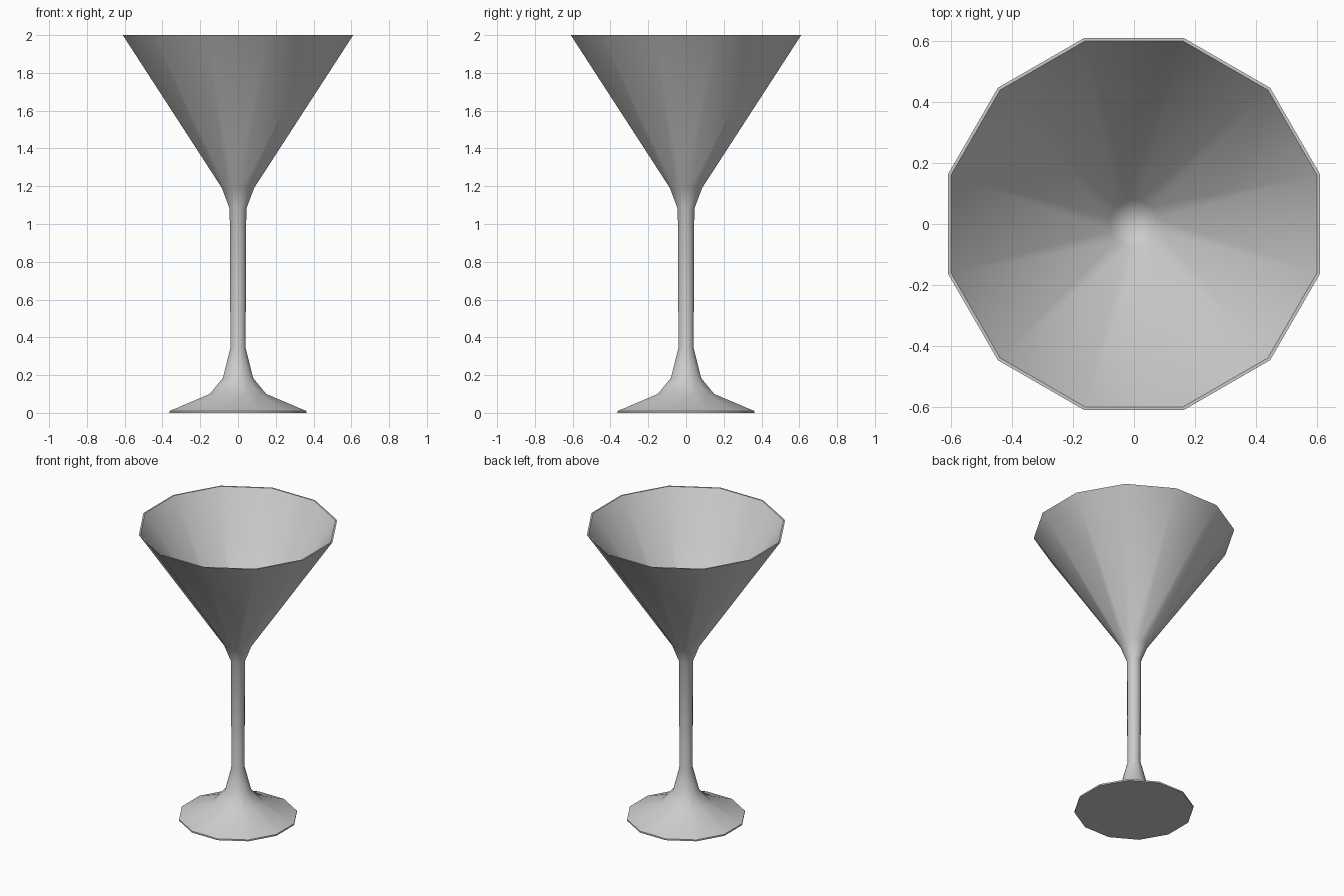
import bpy, bmesh
from math import cos, sin, pi, radians

if "Cube" in bpy.data.objects:
    bpy.data.objects.remove(bpy.data.objects["Cube"], do_unlink=True)

SIDES = 12
FLAT = cos(pi / SIDES)  # profiles give the distance to the flat of each side

grey = bpy.data.materials.new("light_grey")
grey.use_nodes = True
colour = (0.6, 0.6, 0.6, 1)
grey.diffuse_color = colour
grey.node_tree.nodes["Principled BSDF"].inputs["Base Color"].default_value = colour


def lathe(name, profile):
    """Turn a profile of (flat radius, height) into a twelve-sided solid."""
    bm = bmesh.new()
    rings = []
    for r, z in profile:
        if r == 0:
            rings.append([bm.verts.new((0, 0, z))] * SIDES)
        else:
            angles = [(i + 0.5) * 2 * pi / SIDES for i in range(SIDES)]
            rings.append([bm.verts.new((r / FLAT * cos(a), r / FLAT * sin(a), z))
                          for a in angles])
    for low, high in zip(rings, rings[1:]):
        for i in range(SIDES):
            j = (i + 1) % SIDES
            corners = dict.fromkeys((low[i], low[j], high[j], high[i]))
            bm.faces.new(list(corners))
    bmesh.ops.recalc_face_normals(bm, faces=bm.faces)
    mesh = bpy.data.meshes.new(name)
    bm.to_mesh(mesh)
    bm.free()
    mesh.materials.append(grey)
    obj = bpy.data.objects.new(name, mesh)
    bpy.context.collection.objects.link(obj)
    bpy.ops.object.select_all(action='DESELECT')
    obj.select_set(True)
    bpy.context.view_layer.objects.active = obj
    bpy.ops.object.shade_smooth_by_angle(angle=radians(55))
    return obj


foot = [(0, 0), (0.362, 0), (0.362, 0.01), (0.15, 0.1), (0.08, 0.185)]
stem = [(0.04, 0.345), (0.044, 1.08), (0.085, 1.19)]
bowl_outside = [(0.61, 2)]
bowl_inside = [(0.6, 2), (0.078, 1.2), (0, 1.15)]

# One continuous skin: foot, stem, bowl wall, rim and hollow
lathe("cocktail_glass", foot + stem + bowl_outside + bowl_inside)
